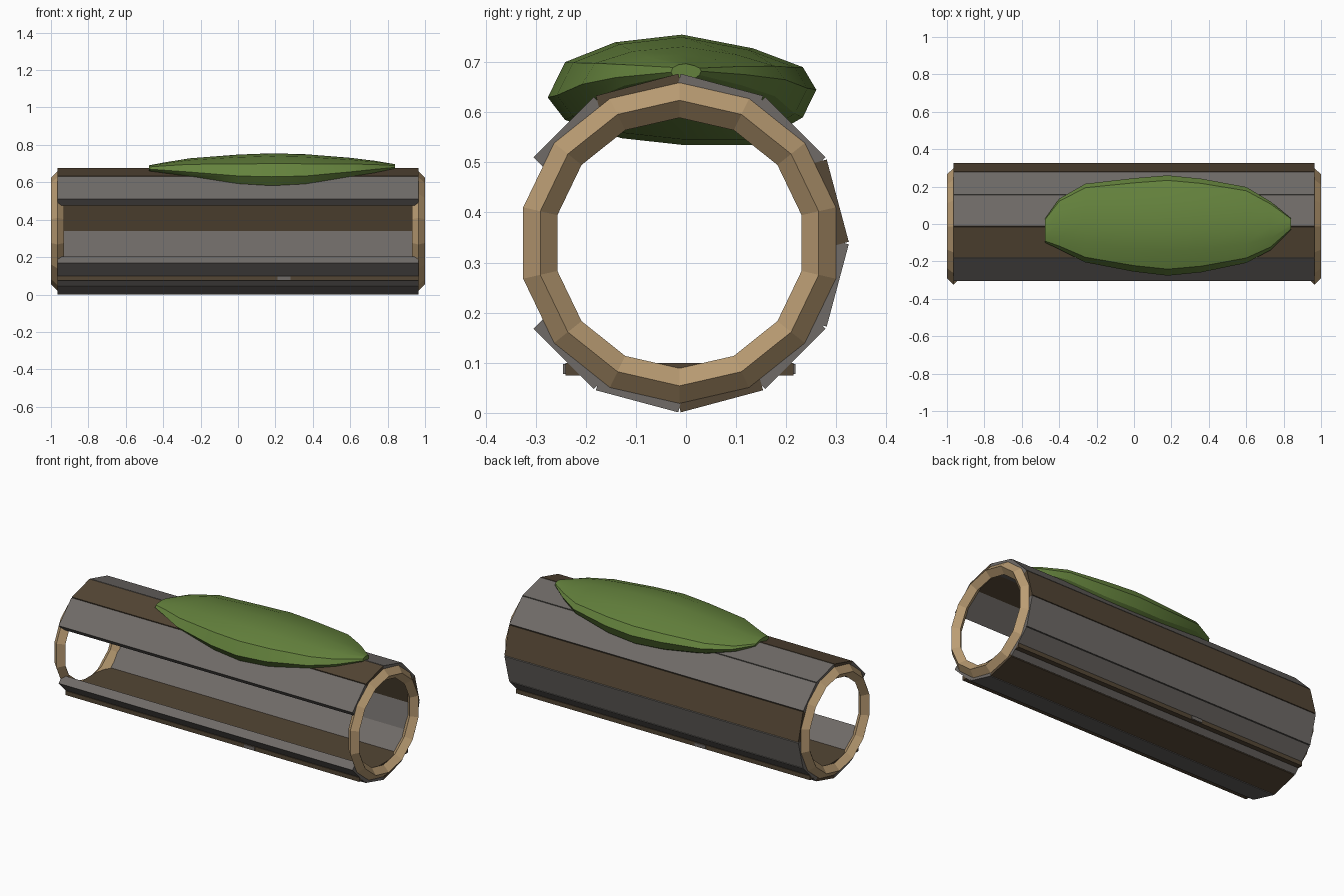
import bpy, bmesh
from math import cos, sin, radians, pi

cube = bpy.data.objects.get("Cube")
if cube:
    bpy.data.objects.remove(cube, do_unlink=True)

YC, ZC = -0.013, 0.339      # log axis
LENGTH = 1.93


def material(name, rgb):
    m = bpy.data.materials.new(name)
    m.use_nodes = True
    m.diffuse_color = (*rgb, 1)
    m.node_tree.nodes["Principled BSDF"].inputs["Base Color"].default_value = (*rgb, 1)
    return m


grey = material("weathered_grey", (0.16, 0.147, 0.137))
brown = material("dark_bark_brown", (0.088, 0.061, 0.035))
tan = material("cut_wood_tan", (0.50, 0.34, 0.175))
green = material("moss_green", (0.127, 0.222, 0.046))


def box(name, loc, size, mat, tilt=0):
    bpy.ops.mesh.primitive_cube_add(size=1, location=loc)
    ob = bpy.context.object
    ob.name = name
    ob.scale = size
    ob.rotation_euler.x = tilt
    ob.data.materials.append(mat)
    return ob


# Bark planks around the log; the two front places stay open
brown_angles = {15, 105, 285}
for angle in range(15, 360, 30):
    if angle in (165, 195):
        continue
    a = radians(angle)
    box(f"bark_plank_{angle}", (0, YC + 0.302 * cos(a), ZC + 0.302 * sin(a)),
        (LENGTH, 0.05, 0.17), brown if angle in brown_angles else grey, a)

# End rings with a diamond cross-section
for side, x in (("right", -0.965), ("left", 0.965)):
    bpy.ops.mesh.primitive_torus_add(
        major_segments=14, minor_segments=4, major_radius=0.285, minor_radius=0.035,
        location=(x, YC, ZC), rotation=(0, pi / 2, 0))
    ring = bpy.context.object
    ring.name = f"end_ring_{side}"
    ring.data.materials.append(tan)
    bpy.ops.object.shade_flat()

# Flat floor with two small grey pegs
box("floor_board", (0, YC, 0.087), (LENGTH, 0.455, 0.025), brown)
for name, s in (("front_peg", 1), ("back_peg", -1)):
    box(name, (0.245 * s, YC - 0.22 * s, 0.088), (0.07, 0.024, 0.02), grey)

# Moss mound: one cross-section lofted along the log
section = [(-1, -.14), (-.87, .5), (-.5, .86), (0, 1), (.53, .75), (.9, .41),
           (1, 0), (.9, -.5), (.55, -1), (0, -1), (-.45, -.88), (-.87, -.55)]
# x, centre y, half width, centre z, half height
stations = [(-.475, -.035, .065, .673, .018), (-.4, 0, .135, .67, .035),
            (-.26, .005, .21, .664, .064), (0, -.005, .25, .648, .1),
            (.18, -.008, .268, .645, .11), (.36, -.008, .25, .648, .102),
            (.6, -.005, .203, .665, .066), (.73, -.01, .13, .675, .04),
            (.84, 0, .03, .682, .015)]
bm = bmesh.new()
loops = [[bm.verts.new((x, yc + w * u, zc + h * v)) for u, v in section]
         for x, yc, w, zc, h in stations]
n = len(section)
for a, b in zip(loops, loops[1:]):
    for i in range(n):
        j = (i + 1) % n
        bm.faces.new((a[i], a[j], b[j], b[i]))
bm.faces.new(loops[0])
bm.faces.new(loops[-1])
bmesh.ops.recalc_face_normals(bm, faces=bm.faces)
mesh = bpy.data.meshes.new("moss_mound")
bm.to_mesh(mesh)
bm.free()
moss = bpy.data.objects.new("moss_mound", mesh)
bpy.context.collection.objects.link(moss)
mesh.materials.append(green)
bpy.ops.object.select_all(action="DESELECT")
moss.select_set(True)
bpy.context.view_layer.objects.active = moss
bpy.ops.object.shade_smooth_by_angle(angle=radians(30))
